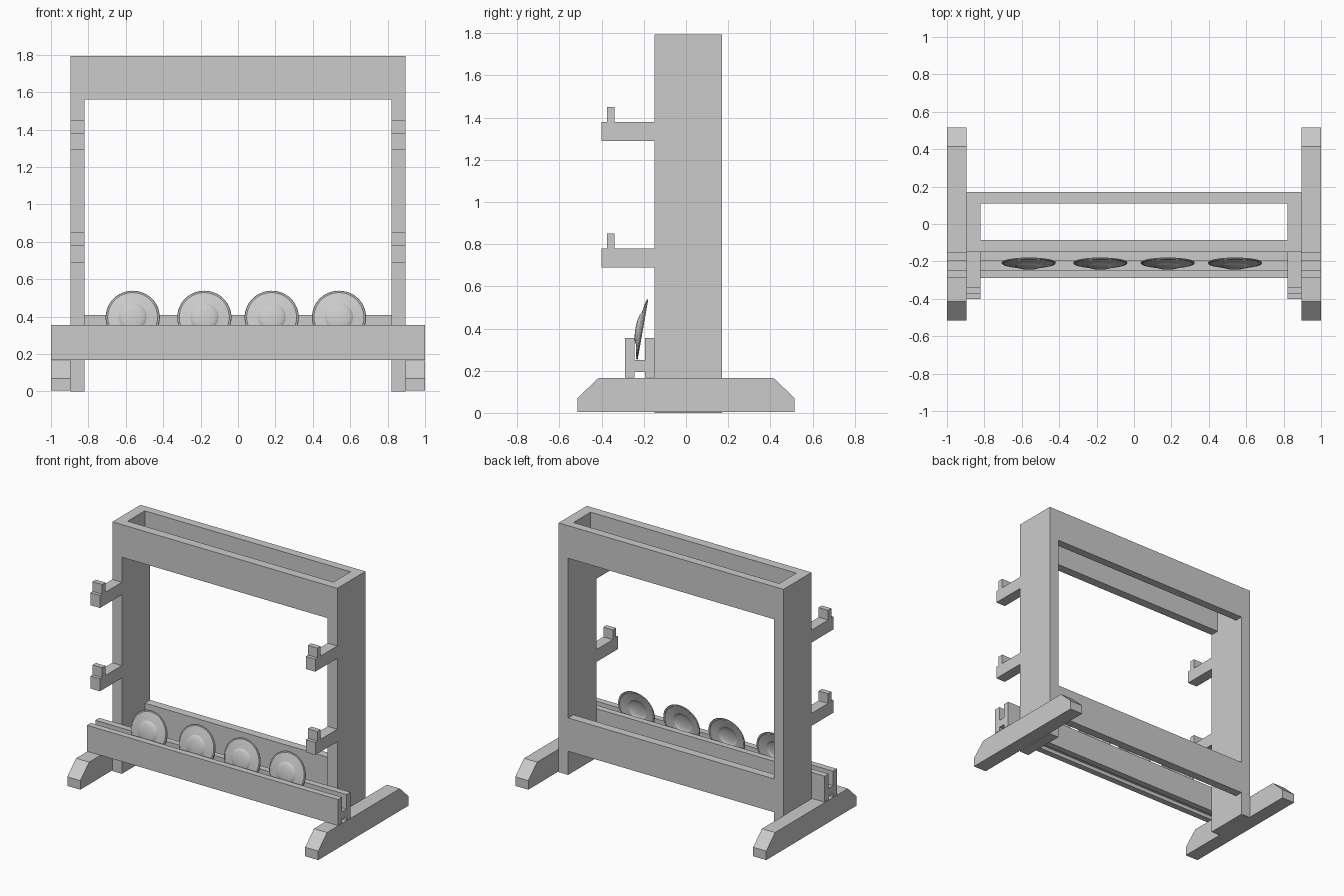
import bpy, bmesh, math
from mathutils import Matrix

if "Cube" in bpy.data.objects:
    bpy.data.objects.remove(bpy.data.objects["Cube"])


def mesh_object(name, bm):
    bmesh.ops.recalc_face_normals(bm, faces=bm.faces)
    me = bpy.data.meshes.new(name)
    bm.to_mesh(me)
    bm.free()
    ob = bpy.data.objects.new(name, me)
    bpy.context.collection.objects.link(ob)
    return ob


def prism(name, profile, x0, x1):
    """Extrude a (y, z) profile along x."""
    bm = bmesh.new()
    face = bm.faces.new([bm.verts.new((x0, y, z)) for y, z in profile])
    ext = bmesh.ops.extrude_face_region(bm, geom=[face])
    verts = [g for g in ext["geom"] if isinstance(g, bmesh.types.BMVert)]
    bmesh.ops.translate(bm, verts=verts, vec=(x1 - x0, 0, 0))
    return mesh_object(name, bm)


def rect(y0, y1, z0, z1):
    return [(y0, z0), (y1, z0), (y1, z1), (y0, z1)]


def lathe(name, profile, location, tilt, steps=48):
    """Spin a closed (radius, height) profile, with the axis facing -y."""
    bm = bmesh.new()
    verts = [bm.verts.new((r, 0, h)) for r, h in profile]
    edges = [bm.edges.new(p) for p in zip(verts, verts[1:])]
    bmesh.ops.spin(bm, geom=verts + edges, cent=(0, 0, 0), axis=(0, 0, 1),
                   angle=2 * math.pi, steps=steps, use_duplicate=False)
    bmesh.ops.remove_doubles(bm, verts=bm.verts, dist=1e-5)
    bm.transform(Matrix.Translation(location) @ Matrix.Rotation(math.pi / 2 - tilt, 4, 'X'))
    ob = mesh_object(name, bm)
    bpy.ops.object.select_all(action='DESELECT')
    ob.select_set(True)
    bpy.context.view_layer.objects.active = ob
    bpy.ops.object.shade_smooth_by_angle(angle=math.radians(25))
    return ob


# Posts, feet and hooks on both sides
foot = [(-0.515, 0.005), (0.515, 0.005), (0.515, 0.07), (0.415, 0.165),
        (-0.415, 0.165), (-0.515, 0.07)]
for side, s in (("left", -1), ("right", 1)):
    prism(side + "_post", rect(-0.15, 0.17, 0, 1.795), s * 0.82, s * 0.896)
    prism(side + "_foot", foot, s * 0.896, s * 1.0)
    for level, z in (("lower", 0.69), ("upper", 1.29)):
        hook = [(-0.40, z), (-0.15, z), (-0.15, z + 0.09), (-0.338, z + 0.09),
                (-0.338, z + 0.16), (-0.375, z + 0.16), (-0.375, z + 0.09), (-0.40, z + 0.09)]
        prism(f"{side}_{level}_hook", hook, s * 0.82, s * 0.896)

# Cross boards between the posts
prism("top_front_board", rect(-0.15, -0.085, 1.56, 1.795), -0.82, 0.82)
prism("top_back_board", rect(0.11, 0.17, 1.56, 1.795), -0.82, 0.82)
prism("lower_back_board", rect(0.11, 0.17, 0.17, 0.41), -0.82, 0.82)

# Slotted tray, H shaped in section
tray = [(-0.29, 0.168), (-0.245, 0.168), (-0.245, 0.195), (-0.195, 0.195),
        (-0.195, 0.168), (-0.15, 0.168), (-0.15, 0.355), (-0.195, 0.355),
        (-0.195, 0.25), (-0.245, 0.25), (-0.245, 0.355), (-0.29, 0.355)]
prism("disc_tray", tray, -1.0, 1.0)

# Thin domed discs leaning back in the slot
outer = [(0.145, 0.0), (0.142, 0.004), (0.134, 0.004), (0.130, 0.007), (0.075, 0.016)]
outer += [(0.072 * math.cos(a), 0.016 + 0.016 * math.sin(a))
          for a in [i * math.pi / 12 for i in range(1, 6)]] + [(0, 0.032)]
inner = [(max(r - 0.002, 0), h - 0.006) for r, h in reversed(outer)]
for i, x in enumerate((-0.563, -0.18, 0.18, 0.54)):
    lathe(f"disc_{i + 1}", outer + inner[:-1] + [(0.143, -0.004), outer[0]][0:2],
          (x, -0.208, 0.396), math.radians(10))
